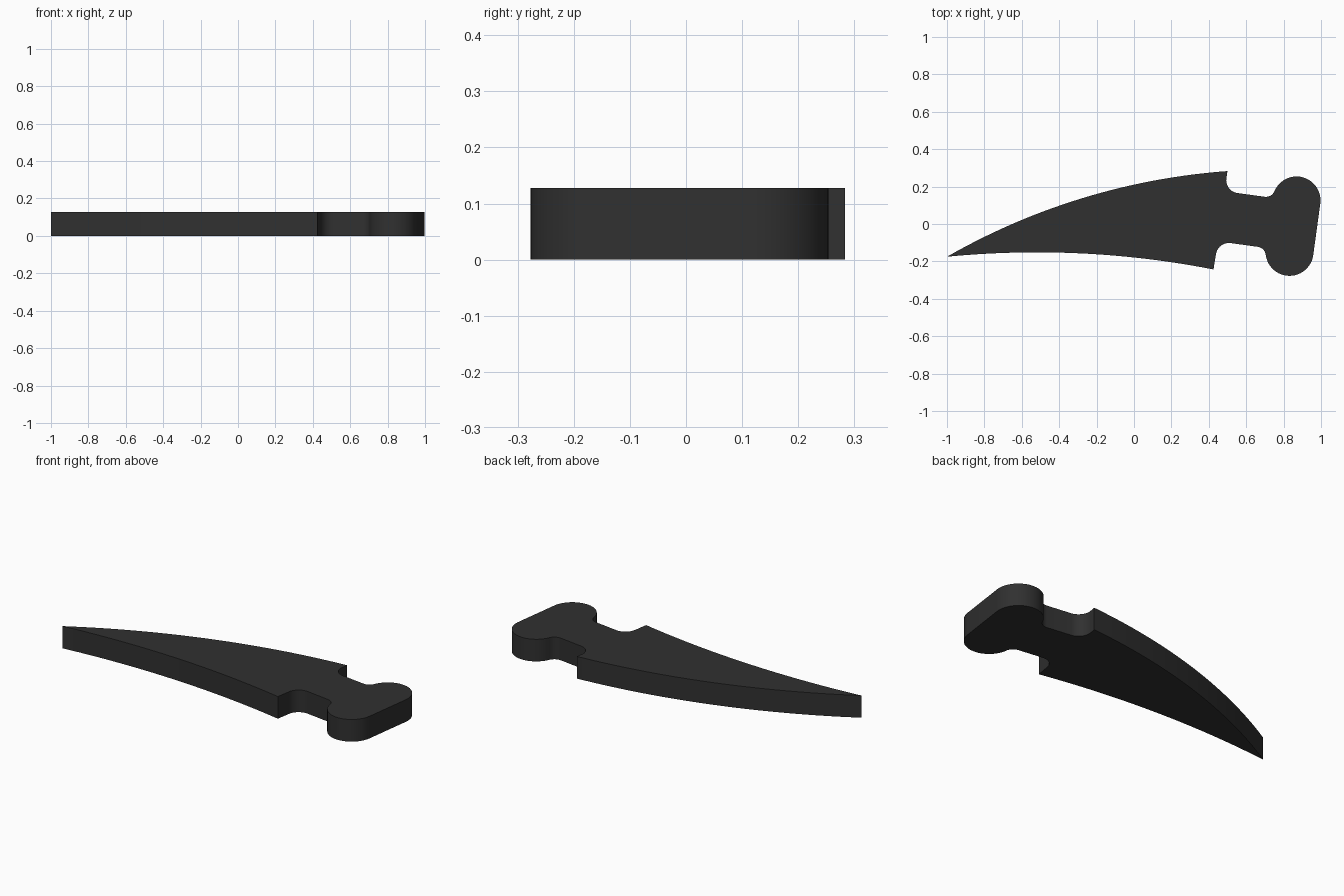
import bpy, bmesh, math
from mathutils import Vector, Matrix

if "Cube" in bpy.data.objects:
    bpy.data.objects.remove(bpy.data.objects["Cube"])

HEIGHT = 0.128
TILT = math.radians(-7.8)      # the neck and head lean slightly towards -y
AXIS = 0.104                   # offset of the neck's centre line
SHOULDER, NECK = 0.456, 0.135  # shoulder position, neck half width
HEAD_U, HEAD_V, HEAD_R = 0.844, 0.139, 0.128
FILLET_IN, FILLET_OUT = 0.07, 0.05


def arc(cx, cy, r, a0, a1, n):
    """Points on a circle from angle a0 to a1 (radians)."""
    return [Vector((cx + r * math.cos(a0 + (a1 - a0) * i / n),
                    cy + r * math.sin(a0 + (a1 - a0) * i / n))) for i in range(n + 1)]


def bowed(p, q, sag, n=28):
    """Circular arc from p to q that rises by sag to the left of p-q."""
    p, q = Vector(p), Vector(q)
    half = (q - p).length / 2
    r = (half * half + sag * sag) / (2 * sag)
    d = (q - p).normalized()
    c = (p + q) / 2 + Vector((-d.y, d.x)) * (sag - r)
    a0, a1 = math.atan2(*(p - c).yx), math.atan2(*(q - c).yx)
    return arc(c.x, c.y, r, a0, a1, n)


def half_head():
    """Shoulder fillet, neck, neck fillet and head end, above the centre line."""
    dv = NECK + FILLET_OUT - HEAD_V
    du = math.sqrt((HEAD_R + FILLET_OUT) ** 2 - dv ** 2)
    toward = math.atan2(-dv, du)
    pts = arc(SHOULDER + FILLET_IN, NECK + FILLET_IN, FILLET_IN, math.pi, 1.5 * math.pi, 10)
    pts += arc(HEAD_U - du, NECK + FILLET_OUT, FILLET_OUT, -math.pi / 2, toward, 10)
    pts += arc(HEAD_U, HEAD_V, HEAD_R, toward + math.pi, 0, 24)[1:]
    return pts


# Outline: upper edge, mirrored neck and head, lower edge
turn = Matrix.Rotation(TILT, 2)
upper = half_head()
lower = [Vector((p.x, -p.y)) for p in reversed(upper)]
head = [turn @ (p + Vector((0, AXIS))) for p in upper + lower]
tip = (-1.0, -0.175)
outline = bowed(tip, (0.5, 0.283), 0.088) + head
outline += list(reversed(bowed(tip, (0.425, -0.243), 0.052)))[:-1]

# Extrude the outline into a solid plate
bm = bmesh.new()
face = bm.faces.new([bm.verts.new((p.x, p.y, 0)) for p in outline])
ext = bmesh.ops.extrude_face_region(bm, geom=[face], use_keep_orig=True)
top = [g for g in ext["geom"] if isinstance(g, bmesh.types.BMVert)]
bmesh.ops.translate(bm, verts=top, vec=(0, 0, HEIGHT))
bmesh.ops.recalc_face_normals(bm, faces=bm.faces)
mesh = bpy.data.meshes.new("curved_blade")
bm.to_mesh(mesh)
bm.free()

blade = bpy.data.objects.new("curved_blade", mesh)
bpy.context.collection.objects.link(blade)
mat = bpy.data.materials.new("charcoal")
mat.diffuse_color = (0.03, 0.03, 0.03, 1)
mat.use_nodes = True
mat.node_tree.nodes["Principled BSDF"].inputs["Base Color"].default_value = mat.diffuse_color
mesh.materials.append(mat)

bpy.context.view_layer.objects.active = blade
blade.select_set(True)
bpy.ops.object.shade_smooth_by_angle(angle=math.radians(30))
